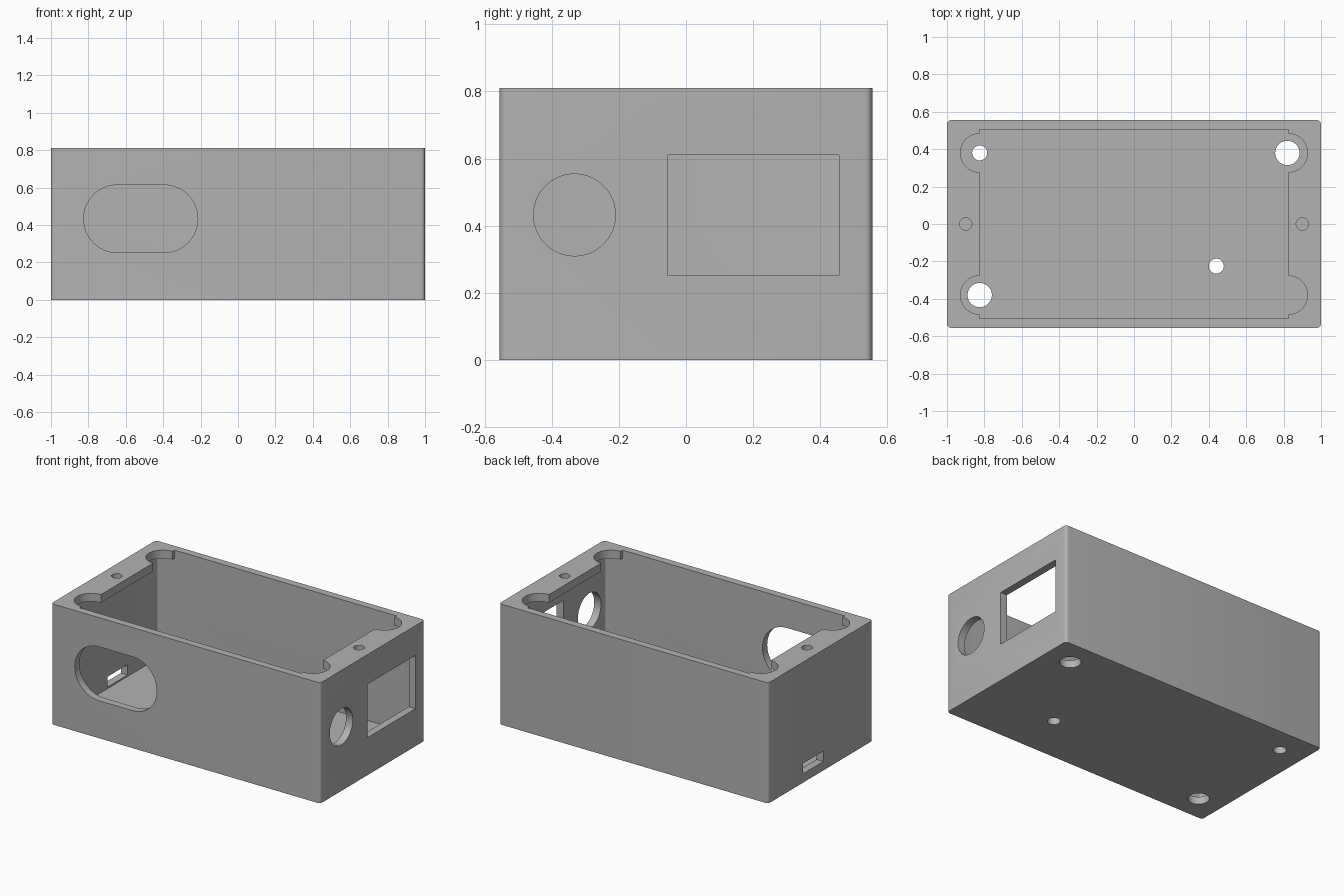
import bpy, bmesh
from math import radians
from mathutils import Matrix, Vector

if "Cube" in bpy.data.objects:
    bpy.data.objects.remove(bpy.data.objects["Cube"])

HX, HY, H = 1.0, 0.555, 0.81     # outer half sizes and height
WALL, LEDGE = 0.05, 0.055        # wall and end ledge thickness

grey = bpy.data.materials.new("plain grey")
grey.use_nodes = True
color = (0.45, 0.45, 0.45, 1)
grey.diffuse_color = color
grey.node_tree.nodes["Principled BSDF"].inputs["Base Color"].default_value = color


def make_object(name, bm):
    bmesh.ops.recalc_face_normals(bm, faces=bm.faces)
    mesh = bpy.data.meshes.new(name)
    bm.to_mesh(mesh)
    bm.free()
    mesh.materials.append(grey)
    obj = bpy.data.objects.new(name, mesh)
    bpy.context.collection.objects.link(obj)
    return obj


def box(name, low, high, radius=0):
    """Box between two corners, with optional rounded upright edges."""
    low, high = Vector(low), Vector(high)
    bm = bmesh.new()
    bmesh.ops.create_cube(bm, size=1, matrix=Matrix.Translation((low + high) / 2)
                          @ Matrix.Diagonal((*(high - low), 1)))
    if radius:
        upright = [e for e in bm.edges
                   if abs(e.verts[0].co.z - e.verts[1].co.z) > 0.01]
        bmesh.ops.bevel(bm, geom=upright, offset=radius, segments=5,
                        profile=0.5, affect='EDGES')
    return make_object(name, bm)


def cylinder(name, center, radius, depth, axis='Z', stretch=0):
    """Cylinder along an axis; stretch pulls it into a slot along x."""
    bm = bmesh.new()
    turn = {'X': Matrix.Rotation(radians(90), 4, 'Y'),
            'Y': Matrix.Rotation(radians(90), 4, 'X'),
            'Z': Matrix.Identity(4)}[axis]
    bmesh.ops.create_cone(bm, cap_ends=True, segments=64, radius1=radius,
                          radius2=radius, depth=depth, matrix=turn)
    if stretch:
        bmesh.ops.bisect_plane(bm, geom=bm.verts[:] + bm.edges[:] + bm.faces[:],
                               plane_co=(0, 0, 0), plane_no=(1, 0, 0))
        bm.free()
        bm = bmesh.new()
        # two rounded ends joined by a convex hull
        for side in (-1, 1):
            bmesh.ops.create_cone(
                bm, cap_ends=True, segments=64, radius1=radius, radius2=radius,
                depth=depth, matrix=Matrix.Translation((side * stretch, 0, 0)) @ turn)
        points = [v.co.copy() for v in bm.verts]
        bm.free()
        bm = bmesh.new()
        for p in points:
            bm.verts.new(p)
        hull = bmesh.ops.convex_hull(bm, input=bm.verts[:])
        spare = {g for g in hull["geom_interior"] + hull["geom_unused"]
                 if isinstance(g, bmesh.types.BMVert)}
        bmesh.ops.delete(bm, geom=list(spare), context='VERTS')
        bmesh.ops.dissolve_limit(bm, angle_limit=radians(0.5),
                                 verts=bm.verts[:], edges=bm.edges[:])
    bmesh.ops.translate(bm, verts=bm.verts, vec=center)
    return make_object(name, bm)


# Outer shell
case = box("enclosure_body", (-HX, -HY, 0), (HX, HY, H), 0.022)

# Main cavity below the end ledges, and the open top between them
ix, iy = HX - WALL, HY - WALL
cutters = [box("cavity", (-ix, -iy, WALL), (ix, iy, H - LEDGE), 0.015),
           box("top_opening", (-0.825, -iy, H / 2), (0.825, iy, H + 0.1))]

# Round reliefs at the four corners and a screw hole in each ledge
for sx in (-1, 1):
    for sy in (-1, 1):
        cutters.append(cylinder("corner_relief", (sx * 0.825, sy * 0.38, H), 0.103, 0.3))
    cutters.append(cylinder("screw_hole", (sx * 0.9, 0, H), 0.033, 0.3))

# Floor holes
for x, y, r in ((-0.825, 0.38, 0.04), (0.82, 0.38, 0.065),
                (-0.825, -0.38, 0.065), (0.44, -0.225, 0.04)):
    cutters.append(cylinder("floor_hole", (x, y, 0), r, 0.2))

# Wall openings: front slot, round and square side ports, small end slot
cutters += [
    cylinder("front_slot", (-0.52, -HY, 0.433), 0.181, 0.2, 'Y', stretch=0.124),
    cylinder("round_port", (HX, -0.332, 0.432), 0.122, 0.2, 'X'),
    box("square_port", (0.9, -0.055, 0.252), (1.1, 0.456, 0.61)),
    box("end_slot", (-1.1, -0.03, 0.06), (-0.9, 0.185, 0.13)),
]

for cutter in cutters:
    cutter.hide_render = True
    cut = case.modifiers.new(cutter.name, 'BOOLEAN')
    cut.operation = 'DIFFERENCE'
    cut.solver = 'EXACT'
    cut.object = cutter

# Bake the cuts and drop the helpers
bpy.context.view_layer.update()
baked = bpy.data.meshes.new_from_object(
    case.evaluated_get(bpy.context.evaluated_depsgraph_get()))
case.modifiers.clear()
case.data = baked
baked.materials.clear()
baked.materials.append(grey)
for polygon in baked.polygons:
    polygon.material_index = 0
for cutter in cutters:
    bpy.data.objects.remove(cutter)

# Smooth the rounded edges, keep the rest crisp
bpy.ops.object.select_all(action='DESELECT')
case.select_set(True)
bpy.context.view_layer.objects.active = case
bpy.ops.object.shade_smooth_by_angle(angle=radians(30))
